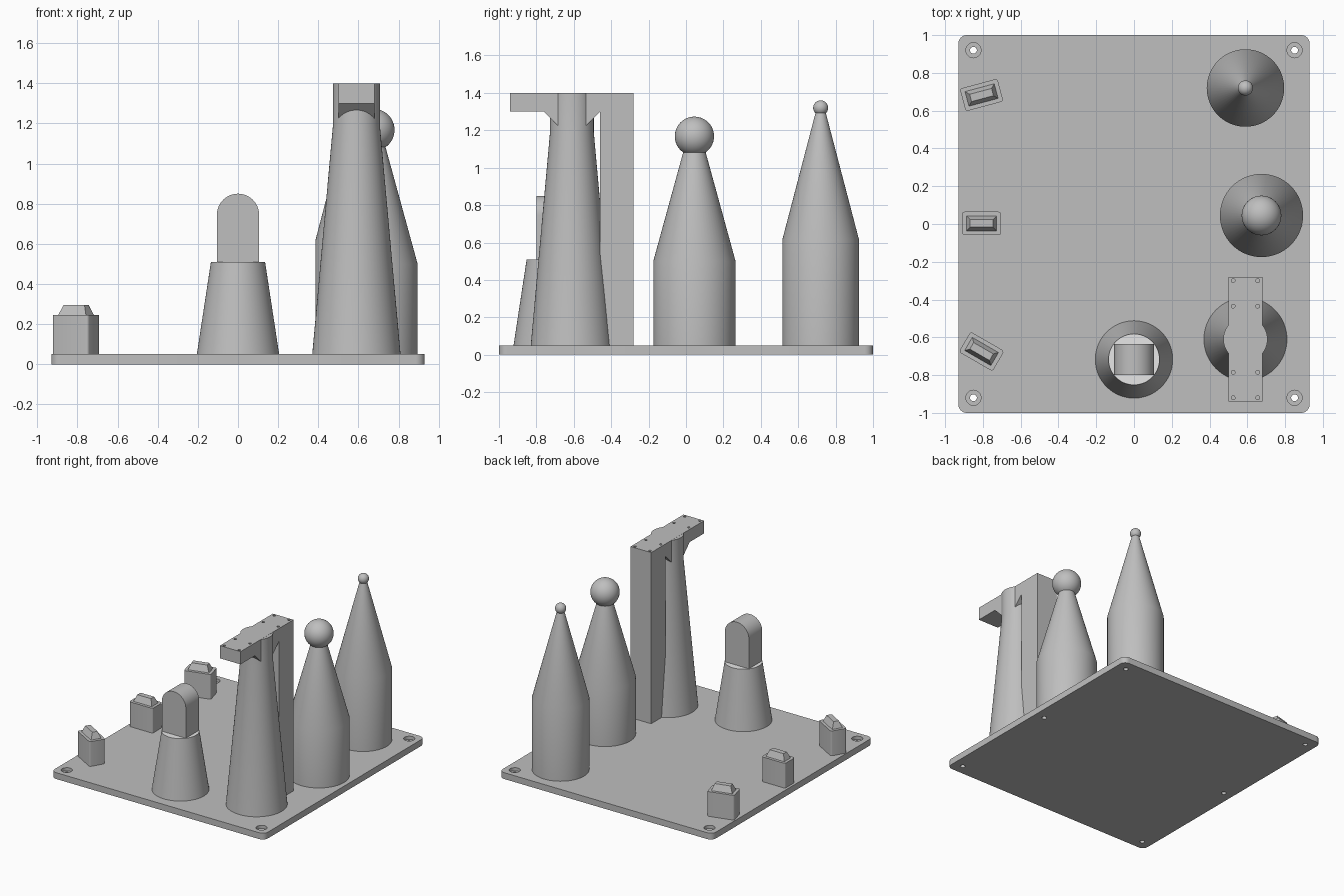
import bpy, bmesh
from math import sin, cos, pi, radians
from mathutils import Matrix, Vector

cube = bpy.data.objects.get("Cube")
if cube:
    bpy.data.objects.remove(cube, do_unlink=True)


def material(name, value):
    m = bpy.data.materials.new(name)
    m.use_nodes = True
    colour = (value, value, value, 1)
    m.diffuse_color = colour
    m.node_tree.nodes["Principled BSDF"].inputs["Base Color"].default_value = colour
    return m


GREY = material("mid grey", 0.52)
WHITE = material("white", 0.95)
PLATE = 0.05   # top of the base plate
parts = []


def finish(name, bm, loc=(0, 0, 0), turn=0, mat=GREY):
    bmesh.ops.recalc_face_normals(bm, faces=bm.faces)
    mesh = bpy.data.meshes.new(name)
    bm.to_mesh(mesh)
    bm.free()
    mesh.materials.append(mat)
    ob = bpy.data.objects.new(name, mesh)
    ob.location = loc
    ob.rotation_euler.z = turn
    bpy.context.collection.objects.link(ob)
    parts.append(ob)
    return ob


def lathe(bm, profile, centre=(0, 0), segs=64):
    """Revolve (radius, z) points into a capped solid."""
    rings = []
    for r, z in profile:
        rings.append([bm.verts.new((centre[0] + r * cos(2 * pi * i / segs),
                                    centre[1] + r * sin(2 * pi * i / segs), z))
                      for i in range(segs)])
    for a, b in zip(rings, rings[1:]):
        for i in range(segs):
            j = (i + 1) % segs
            bm.faces.new((a[i], a[j], b[j], b[i]))
    bm.faces.new(rings[0][::-1])
    bm.faces.new(rings[-1])


def turned(name, profile, x, y):
    bm = bmesh.new()
    lathe(bm, profile)
    return finish(name, bm, (x, y, 0))


def ball(name, radius, loc):
    bm = bmesh.new()
    bmesh.ops.create_uvsphere(bm, u_segments=48, v_segments=24, radius=radius)
    return finish(name, bm, loc)


def prism(name, outline, place, depth, loc=(0, 0, 0), turn=0):
    """Extrude a 2D outline, placed in space by a function."""
    bm = bmesh.new()
    face = bm.faces.new([bm.verts.new(place(u, v)) for u, v in outline])
    new = bmesh.ops.extrude_face_region(bm, geom=[face])["geom"]
    bmesh.ops.translate(bm, vec=Vector(depth),
                        verts=[g for g in new if isinstance(g, bmesh.types.BMVert)])
    return finish(name, bm, loc, turn)


def rounded_rect(hx, hy, r, steps=8):
    pts = []
    for k, (sx, sy) in enumerate(((1, 1), (-1, 1), (-1, -1), (1, -1))):
        for i in range(steps + 1):
            a = (k + i / steps) * pi / 2
            pts.append((sx * (hx - r) + r * cos(a), sy * (hy - r) + r * sin(a)))
    return pts


def drill(ob, profile, centres):
    """Cut turned holes into an object."""
    bm = bmesh.new()
    for c in centres:
        lathe(bm, profile, c, 32)
    cutter = finish("hole_cutter", bm)
    parts.remove(cutter)
    cutter.hide_render = True
    mod = ob.modifiers.new("holes", "BOOLEAN")
    mod.operation = "DIFFERENCE"
    mod.solver = "EXACT"
    mod.object = cutter
    bpy.context.view_layer.update()
    bpy.context.view_layer.objects.active = ob
    bpy.ops.object.modifier_apply(modifier=mod.name)
    bpy.data.objects.remove(cutter, do_unlink=True)


# Base plate with counterbored screw holes
plate = prism("base_plate", rounded_rect(0.93, 1.0, 0.045),
              lambda u, v: (u, v, 0), (0, 0, PLATE))
drill(plate, [(0.018, -0.01), (0.018, 0.025), (0.04, 0.025), (0.04, 0.07)],
      [(sx * 0.85, y) for sx in (-1, 1) for y in (-0.92, 0, 0.92)])

# Pointed towers with ball tips
turned("back_tower", [(0.205, PLATE), (0.205, 0.615), (0.027, 1.295)], 0.59, 0.72)
ball("back_tower_ball", 0.04, (0.59, 0.72, 1.32))
turned("middle_tower", [(0.22, PLATE), (0.22, 0.50), (0.058, 1.09)], 0.675, 0.045)
ball("middle_tower_ball", 0.105, (0.675, 0.045, 1.168))

# Tall tapered tower
TX, TY = 0.59, -0.61
turned("tall_tower", [(0.22, PLATE), (0.117, 1.19), (0.117, 1.399)], TX, TY)

# Bracket: front arm, gussets and rear leg in one outline
bracket = prism("tower_bracket",
                [(-0.33, 1.4), (-0.33, 1.3), (-0.15, 1.3), (-0.06, 1.21),
                 (0.06, 1.21), (0.15, 1.3), (0.15, PLATE), (0.33, PLATE), (0.33, 1.4)],
                lambda u, v: (TX - 0.09, TY + u, v), (0.18, 0, 0))
drill(bracket, [(0.01, 1.35), (0.01, 1.45)],
      [(TX + sx * 0.065, TY + sy * y) for sx in (-1, 1) for sy in (-1, 1)
       for y in (0.175, 0.31)])

# Short tower with pale top and upright arch
FY = -0.717
short = turned("short_tower", [(0.205, PLATE), (0.135, 0.51)], 0, FY)
short.data.materials.append(WHITE)
for f in short.data.polygons:
    if f.normal.z > 0.9:
        f.material_index = 1
arch = [(-0.105, 0.51), (0.105, 0.51)]
arch += [(0.105 * cos(pi * i / 32), 0.745 + 0.105 * sin(pi * i / 32)) for i in range(33)]
prism("arch", arch, lambda u, v: (u, FY - 0.083, v), (0, 0.166, 0))

# Small blocks with tapered caps along one side
for side, y, turn in (("back", 0.683, 15), ("middle", 0.003, 0), ("front", -0.675, -30)):
    at = (-0.807, y, 0)
    prism(side + "_block", rounded_rect(0.103, 0.062, 0.014, 4),
          lambda u, v: (u, v, PLATE), (0, 0, 0.195), at, radians(turn))
    bm = bmesh.new()
    bmesh.ops.create_cube(bm, size=1, matrix=Matrix.Translation((0, 0, 0.27))
                          @ Matrix.Diagonal((0.16, 0.08, 0.05, 1)))
    for v in bm.verts:
        if v.co.z > 0.28:
            v.co.x *= 0.75
            v.co.y *= 0.5
    finish(side + "_block_cap", bm, at, radians(turn))

# Smooth round surfaces, keep edges sharp
bpy.ops.object.select_all(action="DESELECT")
for ob in parts:
    ob.select_set(True)
bpy.context.view_layer.objects.active = parts[0]
bpy.ops.object.shade_smooth_by_angle(angle=radians(20))
